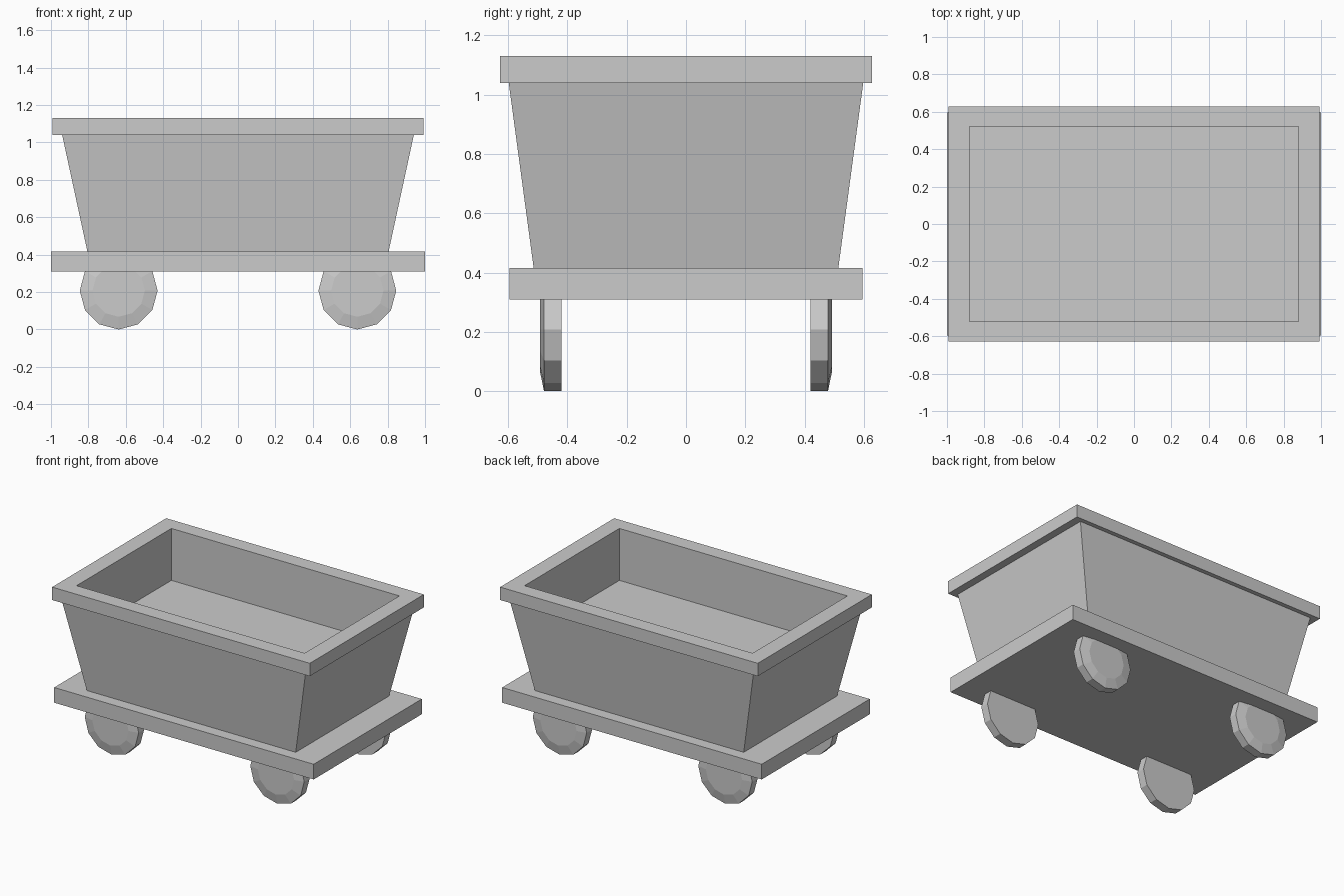
import bpy, bmesh, math

if "Cube" in bpy.data.objects:
    bpy.data.objects.remove(bpy.data.objects["Cube"])


def loft(name, rings):
    """Skin a list of equal-length point rings and cap both ends."""
    bm = bmesh.new()
    loops = [[bm.verts.new(p) for p in ring] for ring in rings]
    n = len(loops[0])
    for a, b in zip(loops, loops[1:]):
        for i in range(n):
            j = (i + 1) % n
            bm.faces.new((a[i], a[j], b[j], b[i]))
    bm.faces.new(loops[0][::-1])
    bm.faces.new(loops[-1])
    bmesh.ops.recalc_face_normals(bm, faces=bm.faces)
    mesh = bpy.data.meshes.new(name)
    bm.to_mesh(mesh)
    bm.free()
    obj = bpy.data.objects.new(name, mesh)
    bpy.context.collection.objects.link(obj)
    return obj


def rect(hx, hy, z):
    return [(-hx, -hy, z), (hx, -hy, z), (hx, hy, z), (-hx, hy, z)]


def circle(cx, y, cz, r, sides=12):
    return [(cx + r * math.cos(math.tau * i / sides), y,
             cz + r * math.sin(math.tau * i / sides)) for i in range(sides)]


# Flat chassis plate
loft("chassis", [rect(1.0, 0.595, 0.31), rect(1.0, 0.595, 0.416)])

# Flared tub, overhanging rim, straight-walled cavity with raised floor
loft("tub", [
    rect(0.805, 0.514, 0.416),
    rect(0.94, 0.598, 1.04),
    rect(0.993, 0.628, 1.04),
    rect(0.993, 0.628, 1.13),
    rect(0.879, 0.522, 1.13),
    rect(0.879, 0.522, 0.768),
])

# Four 12-sided wheels, chamfered on the outer face
R = 0.208
for sx, end in ((-1, "left"), (1, "right")):
    for sy, side in ((-1, "front"), (1, "back")):
        loft(f"wheel_{side}_{end}", [
            circle(sx * 0.638, sy * 0.42, R, R),
            circle(sx * 0.638, sy * 0.479, R, R),
            circle(sx * 0.638, sy * 0.493, R, 0.14),
        ])
